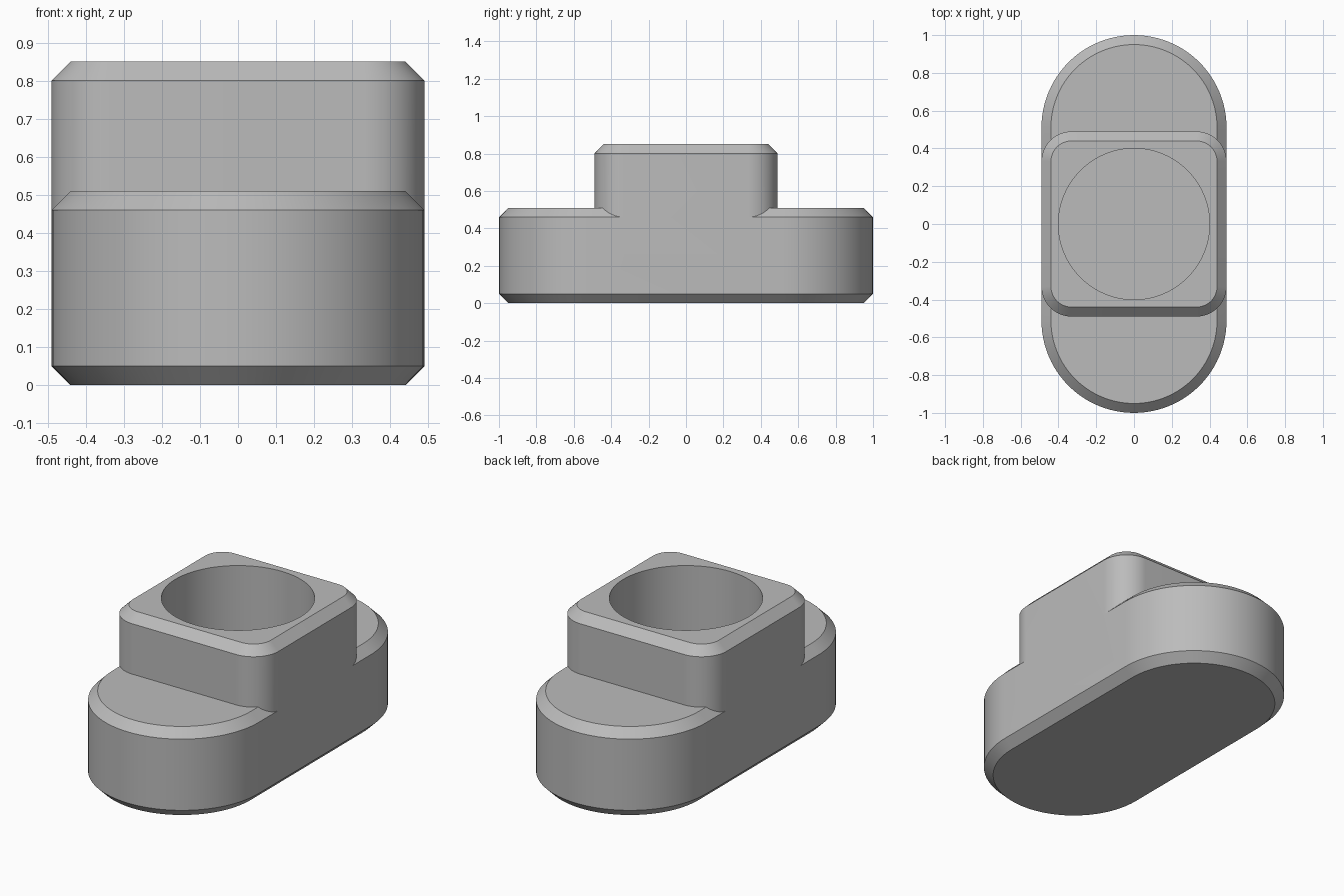
import bpy, bmesh, math

if "Cube" in bpy.data.objects:
    bpy.data.objects.remove(bpy.data.objects["Cube"], do_unlink=True)

GREY = (0.5, 0.5, 0.5, 1)
HALF_WIDTH = 0.49
CHAMFER = 0.05

mat = bpy.data.materials.new("metal grey")
mat.use_nodes = True
mat.diffuse_color = GREY
mat.node_tree.nodes["Principled BSDF"].inputs["Base Color"].default_value = GREY


def rounded_outline(hx, hy, radius, inset, steps=24):
    """Rounded rectangle, shrunk by inset around the same corner centres."""
    points = []
    for i, (sx, sy) in enumerate(((1, 1), (-1, 1), (-1, -1), (1, -1))):
        for k in range(steps + 1):
            a = (i + k / steps) * math.pi / 2
            p = (sx * (hx - radius) + (radius - inset) * math.cos(a),
                 sy * (hy - radius) + (radius - inset) * math.sin(a))
            if not points or math.dist(p, points[-1]) > 1e-5:
                points.append(p)
    if math.dist(points[0], points[-1]) < 1e-5:
        points.pop()
    return points


def block(name, hx, hy, radius, levels):
    """Stack of rounded outlines; levels are (height, inset) pairs."""
    bm = bmesh.new()
    rings = [[bm.verts.new((x, y, z)) for x, y in rounded_outline(hx, hy, radius, inset)]
             for z, inset in levels]
    for low, high in zip(rings, rings[1:]):
        for i in range(len(low)):
            j = (i + 1) % len(low)
            bm.faces.new((low[i], low[j], high[j], high[i]))
    bm.faces.new(rings[0][::-1])
    bm.faces.new(rings[-1])
    mesh = bpy.data.meshes.new(name)
    bm.to_mesh(mesh)
    bm.free()
    mesh.materials.append(mat)
    obj = bpy.data.objects.new(name, mesh)
    bpy.context.collection.objects.link(obj)
    return obj


def combine(target, other, operation):
    """Apply a boolean and discard the helper."""
    bpy.context.view_layer.objects.active = target
    mod = target.modifiers.new(operation.title(), "BOOLEAN")
    mod.operation, mod.solver, mod.object = operation, "EXACT", other
    bpy.ops.object.modifier_apply(modifier=mod.name)
    bpy.data.objects.remove(other, do_unlink=True)


# Long base with semicircular ends, chamfered above and below
nut = block("slot_nut_body", HALF_WIDTH, 1, HALF_WIDTH,
            [(0, CHAMFER), (CHAMFER, 0), (0.46, 0), (0.51, CHAMFER)])

# Raised square boss, flush with the long sides
boss = block("boss", HALF_WIDTH, HALF_WIDTH, 0.16,
             [(0.2, 0), (0.8, 0), (0.85, CHAMFER)])
combine(nut, boss, "UNION")

# Blind round bore from the top
bore = block("bore_cutter", 0.4, 0.4, 0.4, [(0.15, 0), (1, 0)])
combine(nut, bore, "DIFFERENCE")

# Smooth curves, crisp chamfer edges
nut.select_set(True)
bpy.context.view_layer.objects.active = nut
bpy.ops.object.shade_smooth_by_angle(angle=math.radians(25))
